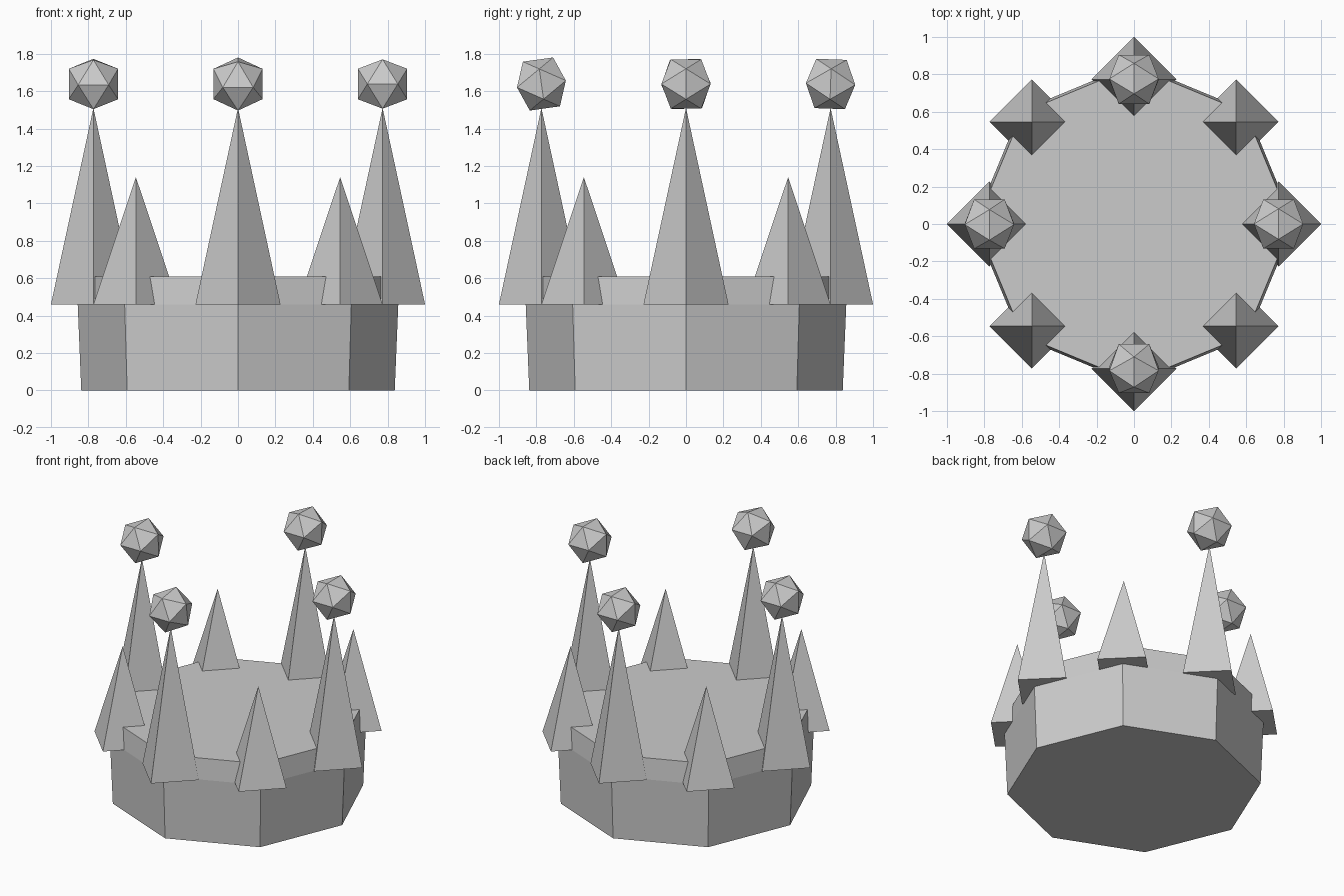
import bpy, bmesh, math
from mathutils import Vector, Matrix

if "Cube" in bpy.data.objects:
    bpy.data.objects.remove(bpy.data.objects["Cube"])

grey = bpy.data.materials.new("plain grey")
grey.diffuse_color = (0.6, 0.6, 0.6, 1)
grey.use_nodes = True
grey.node_tree.nodes["Principled BSDF"].inputs["Base Color"].default_value = grey.diffuse_color


def finish(name, bm, location=(0, 0, 0)):
    bmesh.ops.recalc_face_normals(bm, faces=bm.faces[:])
    mesh = bpy.data.meshes.new(name)
    bm.to_mesh(mesh)
    bm.free()
    mesh.materials.append(grey)
    obj = bpy.data.objects.new(name, mesh)
    obj.location = location
    bpy.context.collection.objects.link(obj)
    return obj


# Octagonal base: flares out slightly, then draws in at the rim
bm = bmesh.new()
rings = []
for radius, z in ((0.838, 0), (0.857, 0.46), (0.843, 0.61)):
    rings.append([bm.verts.new((radius * math.cos(k * math.pi / 4),
                                radius * math.sin(k * math.pi / 4), z)) for k in range(8)])
for low, high in zip(rings, rings[1:]):
    for k in range(8):
        n = (k + 1) % 8
        bm.faces.new((low[k], low[n], high[n], high[k]))
bm.faces.new(rings[0][::-1])
bm.faces.new(rings[-1])
finish("crown_base", bm)


# Four-sided spike with its corners along x and y
def spike(name, x, y, height):
    bm = bmesh.new()
    bmesh.ops.create_cone(bm, cap_ends=True, segments=4, radius1=0.227, radius2=0,
                          depth=height, matrix=Matrix.Translation((0, 0, height / 2)))
    bmesh.ops.remove_doubles(bm, verts=bm.verts[:], dist=1e-5)
    finish(name, bm, (x, y, 0.46))


# Twenty-sided ball with an edge facing each axis, slightly tilted
def ball(name, x, y, tilt):
    phi, size = (1 + math.sqrt(5)) / 2, 0.155
    bm = bmesh.new()
    for a in (-1, 1):
        for b in (-phi, phi):
            for p in ((a, b, 0), (0, a, b), (b, 0, a)):
                bm.verts.new(Vector(p).normalized() * size)
    # quarter turn puts the long vertical edges on the x sides
    bmesh.ops.convex_hull(bm, input=bm.verts[:])
    turn = Matrix.Rotation(math.radians(tilt), 3, 'X')
    bmesh.ops.rotate(bm, verts=bm.verts[:], cent=(0, 0, 0), matrix=turn)
    finish(name, bm, (x, y, 1.638))


# Tall spikes with balls on the axes
for side, x, y, tilt in (("front", 0, -1, 8), ("right", 1, 0, 0),
                         ("back", 0, 1, -2), ("left", -1, 0, 2)):
    spike("tall_spike_" + side, 0.773 * x, 0.773 * y, 1.05)
    ball("spike_ball_" + side, 0.773 * x, 0.773 * y, tilt)

# Short spikes on the diagonals
for sx in (-1, 1):
    for sy in (-1, 1):
        name = "short_spike_%s_%s" % ("front" if sy < 0 else "back", "left" if sx < 0 else "right")
        spike(name, 0.546 * sx, 0.546 * sy, 0.68)
